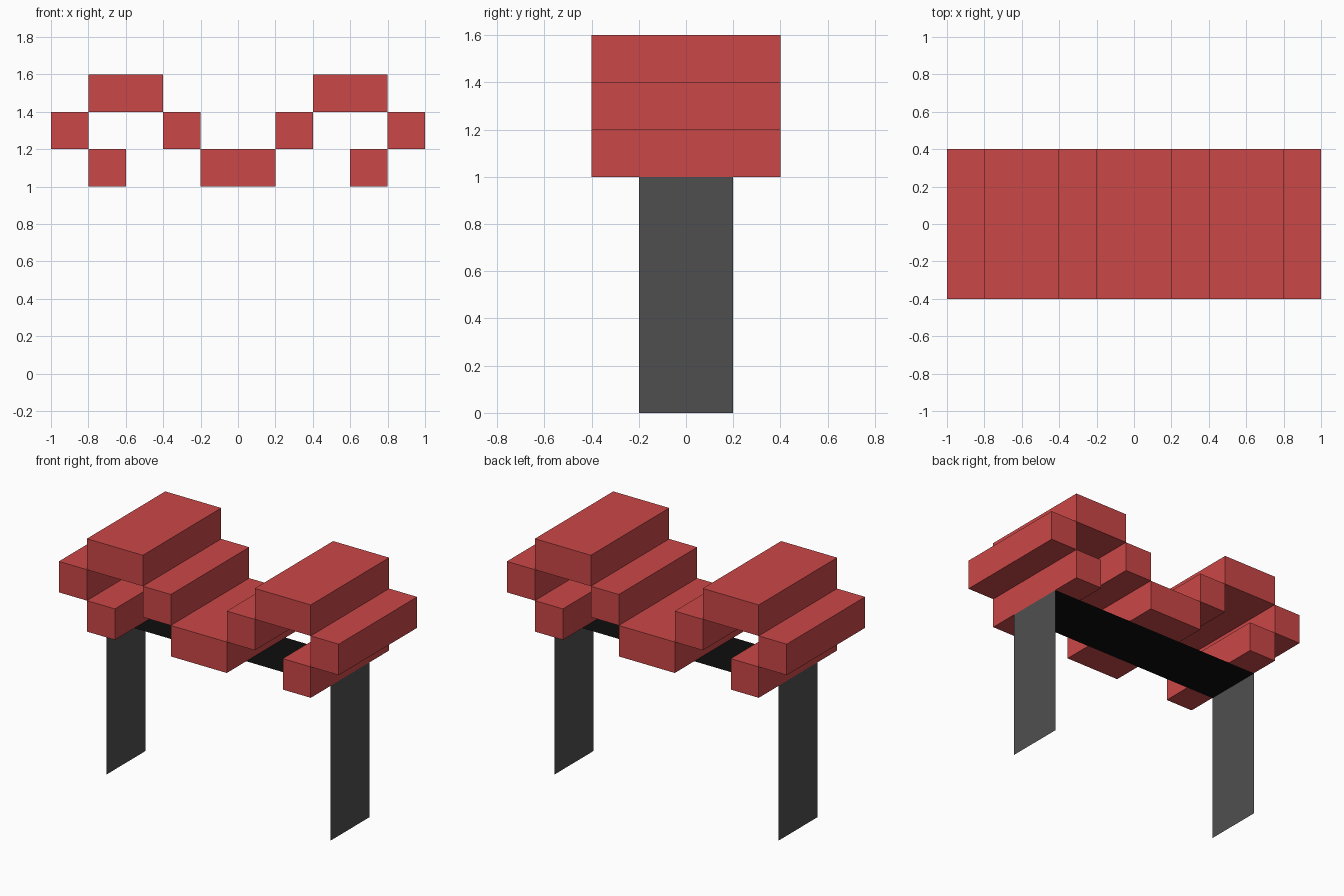
import bpy

if "Cube" in bpy.data.objects:
    bpy.data.objects.remove(bpy.data.objects["Cube"], do_unlink=True)


def make_material(name, rgb):
    mat = bpy.data.materials.new(name)
    mat.use_nodes = True
    color = (*rgb, 1.0)
    mat.diffuse_color = color
    mat.node_tree.nodes["Principled BSDF"].inputs["Base Color"].default_value = color
    return mat


red = make_material("red", (0.6, 0.063, 0.063))
grey = make_material("dark grey", (0.078, 0.078, 0.078))
black = make_material("black", (0.004, 0.004, 0.004))

DEPTH = 0.8       # front to back length of the blocks
FRAME = 0.4       # front to back width of the stand
UNIT = 0.2        # block height
STAND = 1.0       # stand height
LEG_X = 0.8


def block(name, x0, x1, level):
    """Red bar between x0 and x1, on the given level above the stand."""
    z = STAND + (level + 0.5) * UNIT
    bpy.ops.mesh.primitive_cube_add(size=1, location=((x0 + x1) / 2, 0, z))
    ob = bpy.context.object
    ob.name = name
    ob.scale = (x1 - x0, DEPTH, UNIT)
    bpy.ops.object.transform_apply(location=False, rotation=False, scale=True)
    ob.data.materials.append(red)


def sheet(name, corners, mat):
    """Single thin rectangular sheet."""
    mesh = bpy.data.meshes.new(name)
    mesh.from_pydata(corners, [], [range(len(corners))])
    mesh.materials.append(mat)
    bpy.context.collection.objects.link(bpy.data.objects.new(name, mesh))


# Stepped wave of bars, mirrored left and right
block("middle_block", -0.2, 0.2, 0)
bars = {
    "inner_step": (0.2, 0.4, 1),
    "top_block": (0.4, 0.8, 2),
    "outer_step": (0.8, 1.0, 1),
    "curl_end": (0.6, 0.8, 0),
}
for name, (a, b, level) in bars.items():
    block("left_" + name, a, b, level)
    block("right_" + name, -b, -a, level)

# Stand: two upright sheets joined by a flat strip just under the bars
h = FRAME / 2
for side, x in (("left", LEG_X), ("right", -LEG_X)):
    s = 1 if x > 0 else -1
    sheet(side + "_leg",
          [(x, -h * s, 0), (x, h * s, 0), (x, h * s, STAND), (x, -h * s, STAND)], grey)
z = STAND - 0.001
sheet("stand_strip",
      [(-LEG_X, -h, z), (-LEG_X, h, z), (LEG_X, h, z), (LEG_X, -h, z)], black)
